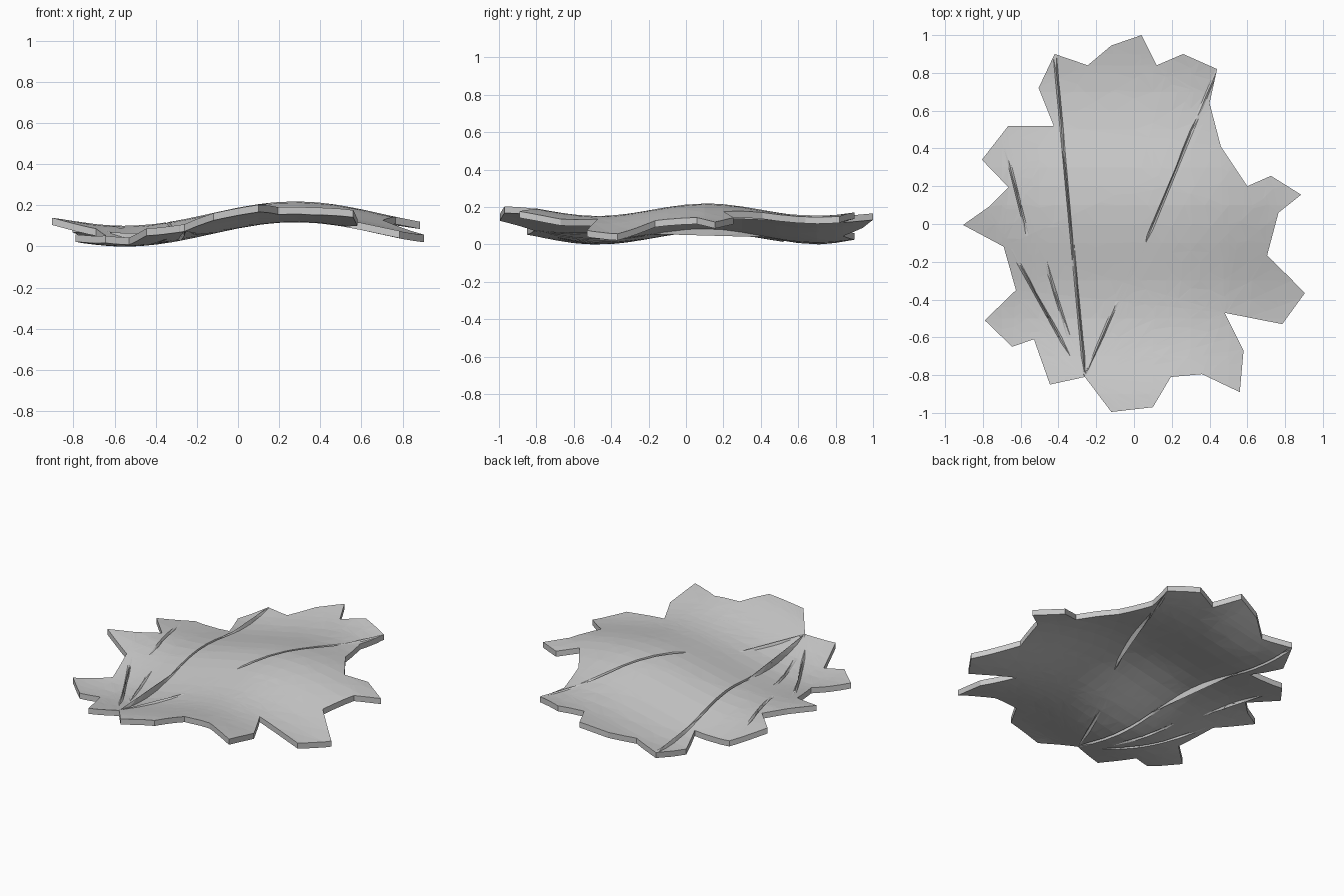
import bpy, bmesh, math
from mathutils import Vector

if "Cube" in bpy.data.objects:
    bpy.data.objects.remove(bpy.data.objects["Cube"])

THICK = 0.035
STEM = Vector((-0.26, -0.81, 0))

# Jagged leaf outline, clockwise from the tip
OUTLINE = [(0.04, 1.0), (0.12, 0.84), (0.26, 0.9), (0.44, 0.82), (0.4, 0.64), (0.46, 0.41),
           (0.6, 0.2), (0.725, 0.255), (0.885, 0.155), (0.765, 0.06), (0.705, -0.165),
           (0.905, -0.365), (0.785, -0.53), (0.48, -0.47), (0.58, -0.67), (0.56, -0.89),
           (0.36, -0.795), (0.195, -0.81), (0.1, -0.97), (-0.12, -0.995), (-0.26, -0.81),
           (-0.445, -0.85), (-0.53, -0.61), (-0.645, -0.65), (-0.79, -0.51), (-0.625, -0.35),
           (-0.69, -0.12), (-0.905, -0.005), (-0.77, 0.09), (-0.665, 0.195), (-0.805, 0.34),
           (-0.665, 0.52), (-0.425, 0.52), (-0.505, 0.72), (-0.42, 0.9), (-0.245, 0.84),
           (-0.12, 0.945)]

# Straight veins that cut across the waves: start, end
VEINS = [((-0.26, -0.81), (-0.42, 0.9)), ((0.07, -0.08), (0.44, 0.82)),
         ((-0.26, -0.81), (-0.09, -0.41)), ((-0.62, -0.19), (-0.37, -0.64)),
         ((-0.46, -0.23), (-0.36, -0.55)), ((-0.67, 0.36), (-0.57, -0.04))]


def wave(x, y):
    """Height of the underside: one long ripple along x, a shorter one along y."""
    return 0.096 + 0.059 * math.cos(3.78 * (x - 0.28)) + 0.033 * math.cos(5.4 * (y - 0.11))


def cut(bm, point, normal):
    bmesh.ops.bisect_plane(bm, geom=bm.verts[:] + bm.edges[:] + bm.faces[:],
                           dist=1e-5, plane_co=point, plane_no=normal)


bm = bmesh.new()
bm.faces.new([bm.verts.new((x, y, 0)) for x, y in OUTLINE])
bmesh.ops.triangulate(bm, faces=bm.faces[:])

# Ribs fanning out from the stem, and cross bands
for i in range(36):
    a = math.pi * i / 36
    cut(bm, STEM, (math.sin(a), -math.cos(a), 0))
for i in range(-9, 10):
    cut(bm, (0, i * 0.1, 0), (0, 1, 0))
for i in range(-8, 9):
    cut(bm, (i * 0.1, 0, 0), (1, 0, 0))

# Cuts along each vein
for a, b in VEINS:
    a, b = Vector((*a, 0)), Vector((*b, 0))
    n = Vector((-(b - a).y, (b - a).x, 0)).normalized()
    for off in (-0.009, 0, 0.009):
        cut(bm, a + n * off, n)
bmesh.ops.remove_doubles(bm, verts=bm.verts[:], dist=0.0015)

# Ripple the sheet; veins run straight between their ends
for v in bm.verts:
    x, y = v.co.x, v.co.y
    z = wave(x, y)
    for a, b in VEINS:
        a, b = Vector(a), Vector(b)
        d = b - a
        p = Vector((x, y)) - a
        t = p.dot(d) / d.length_squared
        if 0 < t < 1 and abs(p.x * d.y - p.y * d.x) / d.length < 0.004:
            z = (1 - t) * wave(*a) + t * wave(*b)
    v.co.z = z

# Thicken straight up
bmesh.ops.triangulate(bm, faces=bm.faces[:])
top = bmesh.ops.extrude_face_region(bm, geom=bm.faces[:], use_keep_orig=True)
for g in top["geom"]:
    if isinstance(g, bmesh.types.BMVert):
        g.co.z += THICK
bmesh.ops.recalc_face_normals(bm, faces=bm.faces[:])

# Stand the lowest point on the floor
low = min(v.co.z for v in bm.verts)
bmesh.ops.translate(bm, verts=bm.verts[:], vec=(0, 0, -low))

mesh = bpy.data.meshes.new("leaf")
bm.to_mesh(mesh)
bm.free()
leaf = bpy.data.objects.new("leaf", mesh)
bpy.context.collection.objects.link(leaf)
grey = bpy.data.materials.new("light grey")
grey.diffuse_color = (0.6, 0.6, 0.6, 1)
grey.use_nodes = True
grey.node_tree.nodes["Principled BSDF"].inputs["Base Color"].default_value = grey.diffuse_color
mesh.materials.append(grey)
